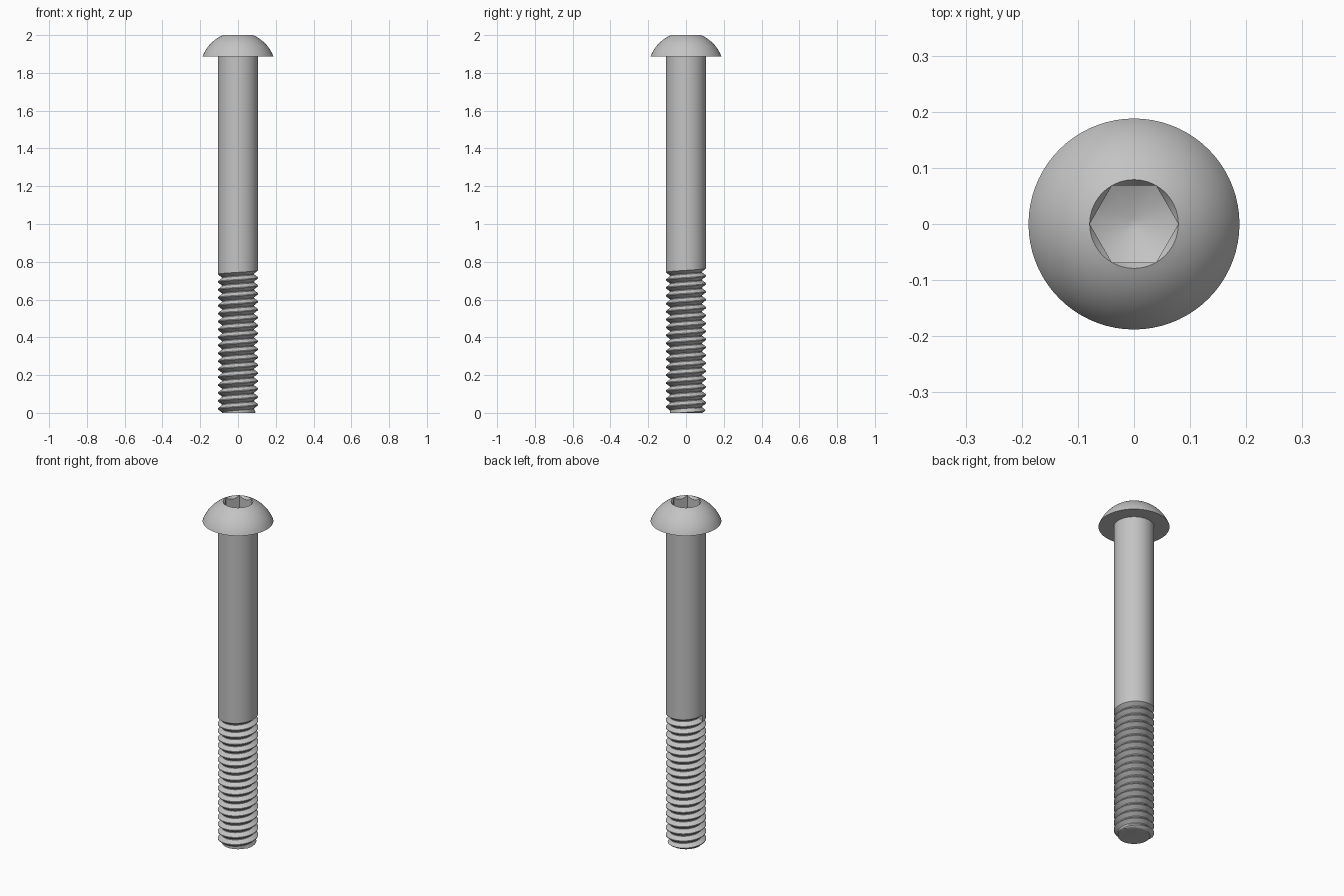
import bpy, bmesh, math

cube = bpy.data.objects.get("Cube")
if cube:
    bpy.data.objects.remove(cube, do_unlink=True)

SHANK_R, ROOT_R, PITCH = 0.107, 0.085, 0.042
THREAD_TOP, HEAD_Z, TOP_Z = 0.738, 1.886, 2.0
HEAD_R, RIM_R, HEX_R = 0.188, 0.079, 0.079
TAU = math.tau

steel = bpy.data.materials.new("steel_grey")
steel.use_nodes = True
steel.diffuse_color = (0.55, 0.55, 0.55, 1)
steel.node_tree.nodes["Principled BSDF"].inputs["Base Color"].default_value = (0.55, 0.55, 0.55, 1)


def polar(r, a, z):
    return (r * math.cos(a), r * math.sin(a), z)


def bridge(bm, rows, closed):
    """Join consecutive rows of vertices with quads."""
    n = len(rows[0])
    for a, b in zip(rows, rows[1:]):
        for i in range(n if closed else n - 1):
            j = (i + 1) % n
            bm.faces.new((a[i], a[j], b[j], b[i]))


def finish(bm, name):
    bmesh.ops.remove_doubles(bm, verts=bm.verts, dist=1e-5)
    bmesh.ops.dissolve_degenerate(bm, edges=bm.edges, dist=1e-5)
    bmesh.ops.recalc_face_normals(bm, faces=bm.faces)
    mesh = bpy.data.meshes.new(name)
    bm.to_mesh(mesh)
    bm.free()
    mesh.materials.append(steel)
    obj = bpy.data.objects.new(name, mesh)
    bpy.context.collection.objects.link(obj)
    bpy.ops.object.select_all(action="DESELECT")
    obj.select_set(True)
    bpy.context.view_layer.objects.active = obj
    bpy.ops.object.shade_smooth_by_angle(angle=math.radians(28))


# Domed head with a hexagonal socket
def hex_radius(a):
    wedge = a % (TAU / 6) - TAU / 12
    return HEX_R * math.cos(TAU / 12) / math.cos(wedge)


def build_head(segments=72, dome_steps=14):
    bm = bmesh.new()
    angles = [TAU * i / segments for i in range(segments)]
    # sphere centre on the axis, passing through the lower edge and the rim
    h = TOP_Z - HEAD_Z
    drop = (HEAD_R ** 2 - RIM_R ** 2 - h * h) / (2 * h)
    ball = math.hypot(HEAD_R, drop)
    start, end = math.atan2(drop, HEAD_R), math.atan2(drop + h, RIM_R)
    rings = []
    for k in range(dome_steps + 1):
        t = start + (end - start) * k / dome_steps
        r, z = ball * math.cos(t), HEAD_Z - drop + ball * math.sin(t)
        rings.append([polar(r, a, z) for a in angles])
    # chamfered mouth, hexagonal walls, conical floor
    floor_z, tip_r, slope = 1.895, 0.011, 0.5
    hexes = [hex_radius(a) for a in angles]
    rings.append([polar(r, a, TOP_Z - 0.001 - (RIM_R - r) * 1.3) for r, a in zip(hexes, angles)])
    rings.append([polar(r, a, floor_z + (r - tip_r) * slope) for r, a in zip(hexes, angles)])
    rings.append([polar(tip_r, a, floor_z) for a in angles])
    rows = [[bm.verts.new(p) for p in ring] for ring in rings]
    bridge(bm, rows, True)
    bm.faces.new(rows[0])
    bm.faces.new(rows[-1])
    finish(bm, "button_head")


# Shank running down into a helical thread with a chamfered tip
def build_shank(segments=64):
    bm = bmesh.new()
    profile = [(0, SHANK_R), (0.1, SHANK_R), (0.5, ROOT_R), (0.6, ROOT_R)]
    turns = math.ceil(THREAD_TOP / PITCH) + 1
    columns = [i / segments for i in range(segments + 1)]
    rows = [[bm.verts.new(polar(SHANK_R, math.pi + TAU * t, HEAD_Z)) for t in columns]]
    for turn in range(turns + 1):
        for offset, radius in profile:
            row = []
            for t in columns:
                z = THREAD_TOP - PITCH * (turn + offset - t)
                r = min(radius, 0.09 + z) if z > 0 else ROOT_R
                row.append(bm.verts.new(polar(r, math.pi + TAU * t, max(z, 0))))
            rows.append(row)
    bridge(bm, rows, False)
    # step where the thread runs out
    bm.faces.new([row[-1] for row in rows[1:6]])
    # flat tip
    bm.faces.new(rows[-1][:-1])
    finish(bm, "threaded_shank")


build_head()
build_shank()
